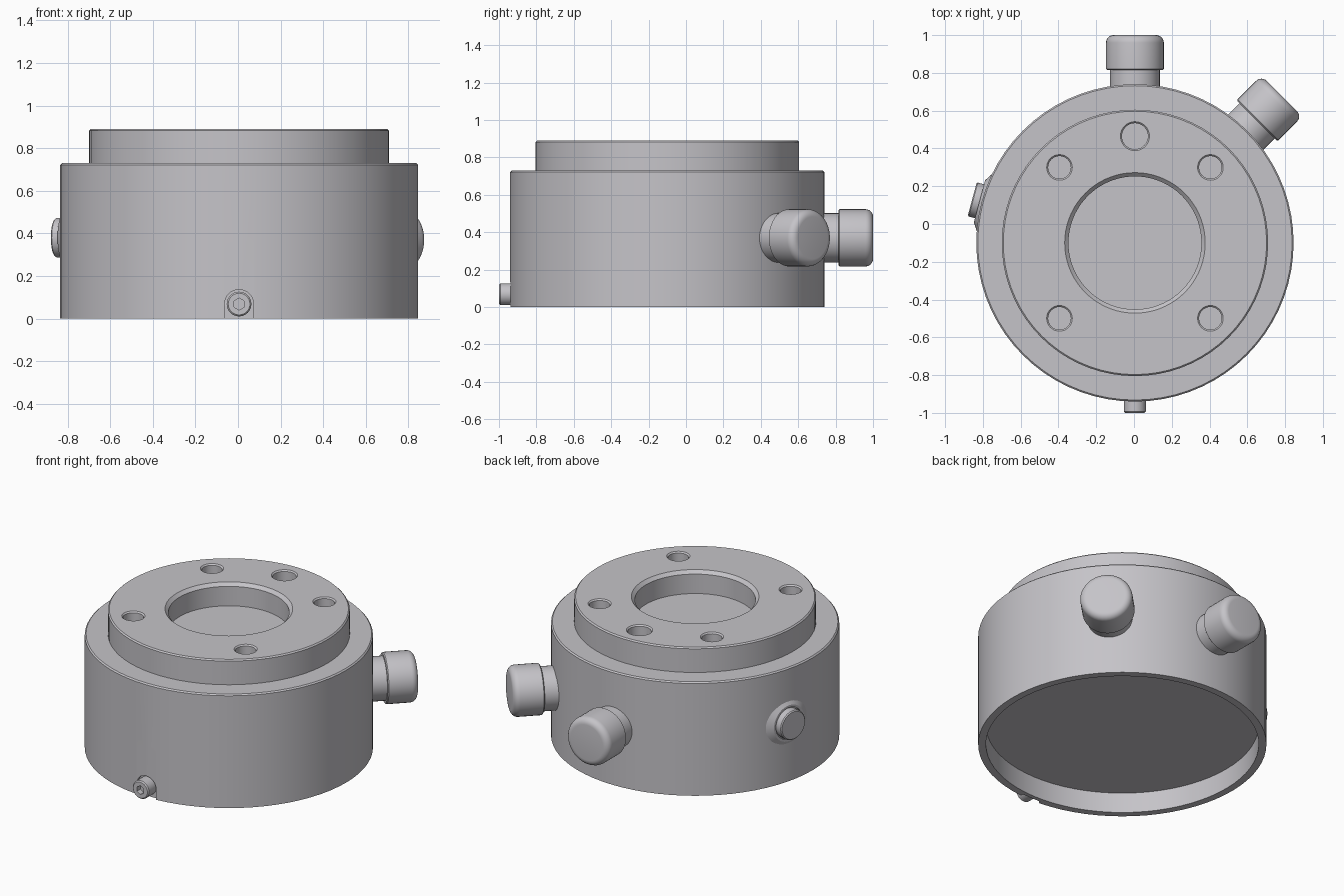
import bpy, bmesh
from math import radians, pi, cos, sin
from mathutils import Matrix, Vector

if "Cube" in bpy.data.objects:
    bpy.data.objects.remove(bpy.data.objects["Cube"], do_unlink=True)

CENTRE = Vector((0.005, -0.10, 0))

metal = bpy.data.materials.new("satin grey metal")
metal.use_nodes = True
GREY = (0.56, 0.55, 0.58, 1)
metal.diffuse_color = GREY
metal.node_tree.nodes["Principled BSDF"].inputs["Base Color"].default_value = GREY


def lathe(name, profile, steps=48, matrix=None):
    """Revolve (radius, height) points about z, then place the part."""
    bm = bmesh.new()
    verts = [bm.verts.new((r, 0, h)) for r, h in profile]
    edges = [bm.edges.new(pair) for pair in zip(verts, verts[1:])]
    bmesh.ops.spin(bm, geom=verts + edges, cent=(0, 0, 0), axis=(0, 0, 1),
                   angle=2 * pi, steps=steps, use_duplicate=False)
    bmesh.ops.remove_doubles(bm, verts=bm.verts, dist=0.0002)
    bmesh.ops.recalc_face_normals(bm, faces=bm.faces)
    if matrix:
        bm.transform(matrix)
    mesh = bpy.data.meshes.new(name)
    bm.to_mesh(mesh)
    bm.free()
    mesh.materials.append(metal)
    ob = bpy.data.objects.new(name, mesh)
    ob.location = CENTRE
    bpy.context.collection.objects.link(ob)
    return ob


def radial(angle, z):
    """Turn the z axis outward at an angle round the body, at height z."""
    return (Matrix.Translation((0, 0, z)) @ Matrix.Rotation(radians(angle), 4, 'Z')
            @ Matrix.Rotation(pi / 2, 4, 'Y'))


def cut(target, cutter):
    cutter.hide_render = True
    cutter.hide_viewport = False
    mod = target.modifiers.new("cut", 'BOOLEAN')
    mod.operation, mod.solver, mod.object = 'DIFFERENCE', 'EXACT', cutter
    bpy.context.view_layer.objects.active = target
    bpy.ops.object.modifier_apply(modifier=mod.name)
    bpy.data.objects.remove(cutter, do_unlink=True)


def smooth(ob):
    bpy.ops.object.select_all(action='DESELECT')
    ob.select_set(True)
    bpy.context.view_layer.objects.active = ob
    bpy.ops.object.shade_smooth_by_angle(angle=radians(30))


# Housing: hollow underside, stepped top and blind centre bore
body = lathe("housing", [
    (0, .13), (.795, .13), (.795, 0), (.84, 0), (.84, .722), (.832, .73),
    (.705, .73), (.705, .882), (.697, .89), (.372, .89), (.352, .87),
    (.352, .745), (0, .745)], 72)

# Chamfered bolt holes in the top
for angle, r in ((45, .06), (90, .069), (135, .06), (225, .06), (315, .06)):
    a = radians(angle)
    spot = Matrix.Translation((.565 * cos(a), .565 * sin(a), 0))
    cut(body, lathe("hole_cutter", [(0, .77), (r, .77), (r, .882), (r + .008, .89),
                                    (r + .008, .95), (0, .95)], 32, spot))

# Arched notch in the front wall for the screw
NOTCH, SCREW_Z = .068, .068
cut(body, lathe("notch_arch_cutter", [(0, .82), (NOTCH, .82), (NOTCH, .9), (0, .9)],
                32, radial(-90, SCREW_Z)))
bpy.ops.mesh.primitive_cube_add(size=1, location=CENTRE + Vector((0, -.86, SCREW_Z / 2 - .05)))
slot = bpy.context.object
slot.scale = (2 * NOTCH, .08, SCREW_Z + .1)
cut(body, slot)
smooth(body)

# Two rounded knobs on necks
for name, angle in (("rear_knob", 90), ("angled_knob", 45)):
    place = radial(angle, .37)
    smooth(lathe(name + "_neck", [(0, .80), (.132, .80), (.132, .93), (0, .93)], 40, place))
    fillet = [(.113 + .04 * cos(t * pi / 12), 1.06 + .04 * sin(t * pi / 12)) for t in range(7)]
    smooth(lathe(name + "_cap", [(0, .915), (.147, .915), (.153, .921)] + fillet + [(0, 1.1)],
                 40, place))

# Push button with a sloped collar
place = radial(165, .38)
smooth(lathe("button_collar", [(0, .79), (.155, .79), (.155, .826), (.115, .852),
                               (.100, .852), (.100, .842), (0, .842)], 40, place))
smooth(lathe("button", [(0, .81), (.093, .81), (.093, .886), (.087, .892), (0, .892)],
             40, place))

# Front screw with a hexagon socket
place = radial(-90, SCREW_Z)
screw = lathe("front_screw", [(0, .81), (.058, .81), (.058, .893), (.051, .9), (0, .9)],
              32, place)
cut(screw, lathe("socket_cutter", [(0, .865), (.028, .865), (.028, .95), (0, .95)], 6, place))
smooth(screw)
